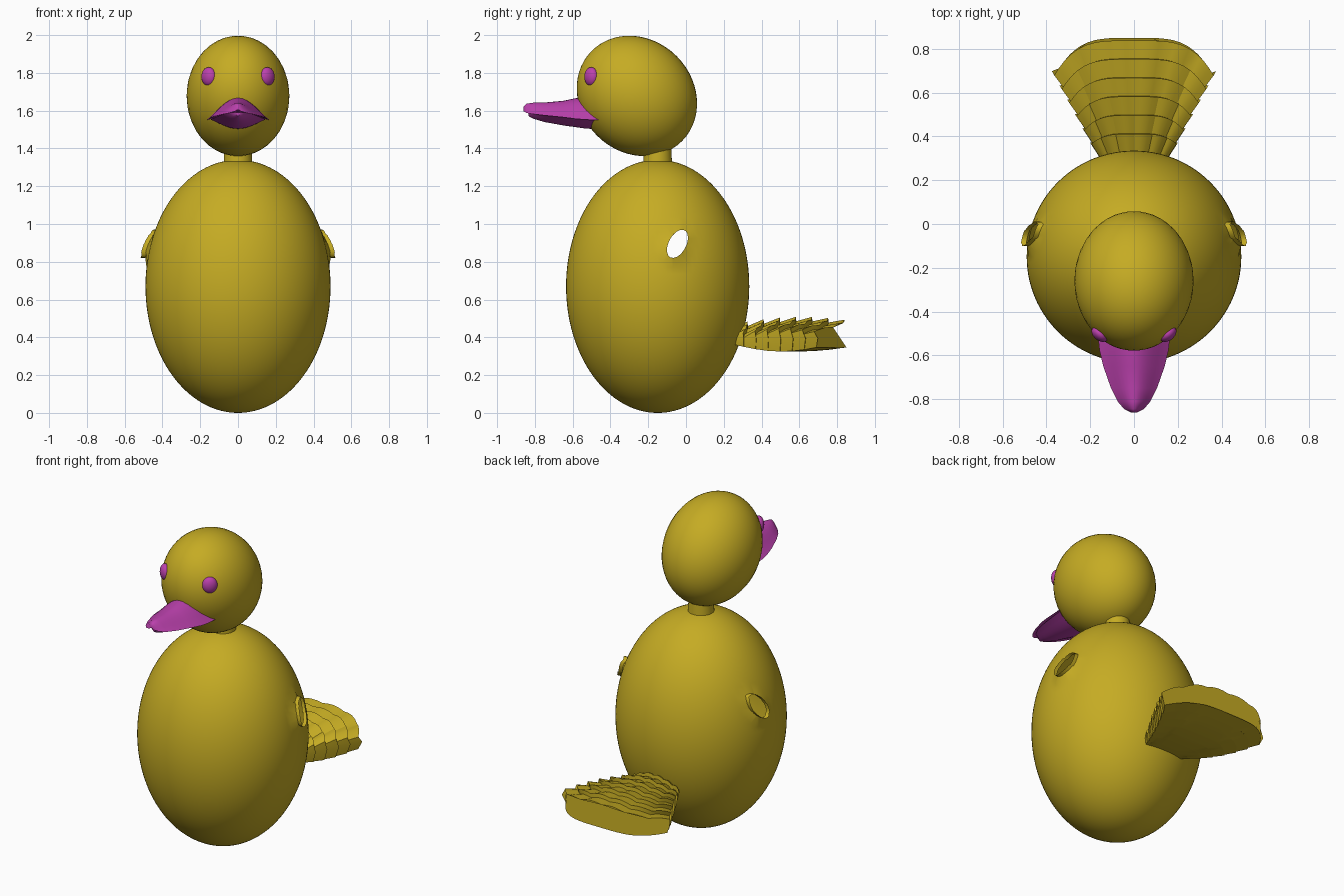
import bpy, bmesh, math
from mathutils import Matrix, Vector

if "Cube" in bpy.data.objects:
    bpy.data.objects.remove(bpy.data.objects["Cube"])


def material(name, color):
    m = bpy.data.materials.new(name)
    m.diffuse_color = color
    m.use_nodes = True
    m.node_tree.nodes["Principled BSDF"].inputs["Base Color"].default_value = m.diffuse_color
    return m


GOLD = material("gold", (0.56, 0.41, 0.017, 1))
PINK = material("magenta", (0.50, 0.053, 0.42, 1))


def finish(bm, name, mat, angle=40):
    bmesh.ops.recalc_face_normals(bm, faces=bm.faces)
    me = bpy.data.meshes.new(name)
    bm.to_mesh(me)
    bm.free()
    ob = bpy.data.objects.new(name, me)
    bpy.context.collection.objects.link(ob)
    me.materials.append(mat)
    bpy.ops.object.select_all(action='DESELECT')
    bpy.context.view_layer.objects.active = ob
    ob.select_set(True)
    bpy.ops.object.shade_smooth_by_angle(angle=math.radians(angle))
    return ob


def ellipsoid(bm, loc, radii, rot=Matrix(), seg=32, rings=20):
    mat = Matrix.Translation(loc) @ rot @ Matrix.Diagonal((*radii, 1))
    bmesh.ops.create_uvsphere(bm, u_segments=seg, v_segments=rings, radius=1, matrix=mat)


def loft(bm, sections):
    """Skin closed sections and cap both ends."""
    loops = [[bm.verts.new(p) for p in s] for s in sections]
    n = len(loops[0])
    for a, b in zip(loops, loops[1:]):
        for i in range(n):
            j = (i + 1) % n
            bm.faces.new((a[i], a[j], b[j], b[i]))
    bm.faces.new(loops[0])
    bm.faces.new(loops[-1])


# Body: hollow egg with a lipped arm opening on each side
bm = bmesh.new()
ellipsoid(bm, (0, -0.15, 0.67), (0.49, 0.485, 0.67), seg=112, rings=64)
HY, HZ, RY, RZ = -0.045, 0.895, 0.05, 0.075


def hole_coords(co):
    b = (co.z - HZ) / RZ
    return (co.y - HY - 0.025 * b) / RY, b


inside = [v for v in bm.verts if math.hypot(*hole_coords(v.co)) < 1]
bmesh.ops.delete(bm, geom=inside, context='VERTS')
for v in bm.verts:
    a, b = hole_coords(v.co)
    r = math.hypot(a, b)
    rim = v.is_boundary
    if rim:
        a, b = a / r, b / r
        v.co.z = HZ + RZ * b
        v.co.y = HY + 0.025 * b + RY * a
        r = 1
    if r < 1.8:
        v.co.x += math.copysign(0.014 * ((1.8 - r) / 0.8) ** 2, v.co.x)
edges = [e for e in bm.edges if e.is_boundary]
new = bmesh.ops.extrude_edge_only(bm, edges=edges)["geom"]
for v in new:
    if isinstance(v, bmesh.types.BMVert):
        v.co.x += math.copysign(0.024, v.co.x)
finish(bm, "body", GOLD)

# Neck
bm = bmesh.new()
bmesh.ops.create_cone(bm, cap_ends=False, segments=32, radius1=0.078, radius2=0.07, depth=0.16,
                      matrix=Matrix.Translation((0, -0.15, 1.36)))
finish(bm, "neck", GOLD)

# Head: egg leaning forward
bm = bmesh.new()
ellipsoid(bm, (0, -0.26, 1.678), (0.272, 0.298, 0.338),
          Matrix.Rotation(math.radians(45), 4, 'X'), 40, 28)
finish(bm, "head", GOLD)

# Eyes
for side, label in ((-1, "right_eye"), (1, "left_eye")):
    bm = bmesh.new()
    ellipsoid(bm, (side * 0.155, -0.502, 1.78), (0.044, 0.03, 0.05),
              Matrix.Rotation(side * math.radians(40), 4, 'Z'), 24, 16)
    finish(bm, label, PINK)


# Beak halves: stations are y, half width, edge z, crest z
def beak(name, stations, bow):
    bm = bmesh.new()
    n = 14
    sections = []
    for y, w, edge, crest in stations:
        ts = [-1 + 2 * i / n for i in range(n + 1)]
        arc = lambda t: max(0, math.cos(math.pi / 2 * t)) ** 1.15
        s = [(w * t, y, edge + (crest - edge) * arc(t)) for t in ts]
        s += [(w * t, y, edge + (crest - edge) * bow * arc(t)) for t in reversed(ts[1:-1])]
        sections.append(s)
    loft(bm, sections)
    finish(bm, name, PINK, 50)


beak("upper_beak", [(-0.45, .165, 1.55, 1.665), (-0.52, .164, 1.552, 1.67), (-0.58, .157, 1.556, 1.667),
                    (-0.65, .14, 1.565, 1.652), (-0.75, .105, 1.575, 1.643), (-0.81, .075, 1.582, 1.642),
                    (-0.845, .045, 1.588, 1.637), (-0.86, .015, 1.597, 1.622)], 0.3)
beak("lower_beak", [(-0.45, .15, 1.555, 1.502), (-0.53, .146, 1.553, 1.505), (-0.65, .12, 1.565, 1.522),
                    (-0.75, .088, 1.578, 1.54), (-0.81, .05, 1.588, 1.558), (-0.835, .015, 1.592, 1.572)], 0.1)

# Tail: fan of stepped feather rows over a smooth underside
SEAMS = [-1, -0.78, -0.43, 0, 0.43, 0.78, 1]
SUB = 4
ROWS = 7
US = [(a + (b - a) * k / SUB, k / SUB) for a, b in zip(SEAMS, SEAMS[1:]) for k in range(SUB)] + [(1, 0)]


def tail_section(v, lift, s):
    def point(u, z, grow, back):
        return (u * (0.13 + 0.245 * v) * s * grow, 0.24 + 0.61 * v - 0.16 * v * u ** 4 + back, z)

    low = 0.365 - 0.04 * math.sin(math.pi * min(1, v * 0.85))
    top = 0.45 + 0.04 * math.sin(math.pi * v * 0.8)
    pts = [point(u, top - 0.055 * u * u + lift + 0.010 * math.sin(math.pi * t), 0.97, -0.012 * v)
           for u, t in US]
    pts.append(point(1, (low + top) / 2 - 0.015, 1.0, 0.008 * v))
    pts += [point(u, low, 0.94, 0.0) for u, t in reversed(US)]
    pts.append(point(-1, (low + top) / 2 - 0.015, 1.0, 0.008 * v))
    return pts


bm = bmesh.new()
sections = []
for i in range(ROWS):
    sections.append(tail_section(i / ROWS + 0.004, -0.012, 0.96))
    sections.append(tail_section((i + 1) / ROWS, 0.012, 1.0))
loft(bm, sections)
finish(bm, "tail", GOLD, 30)
